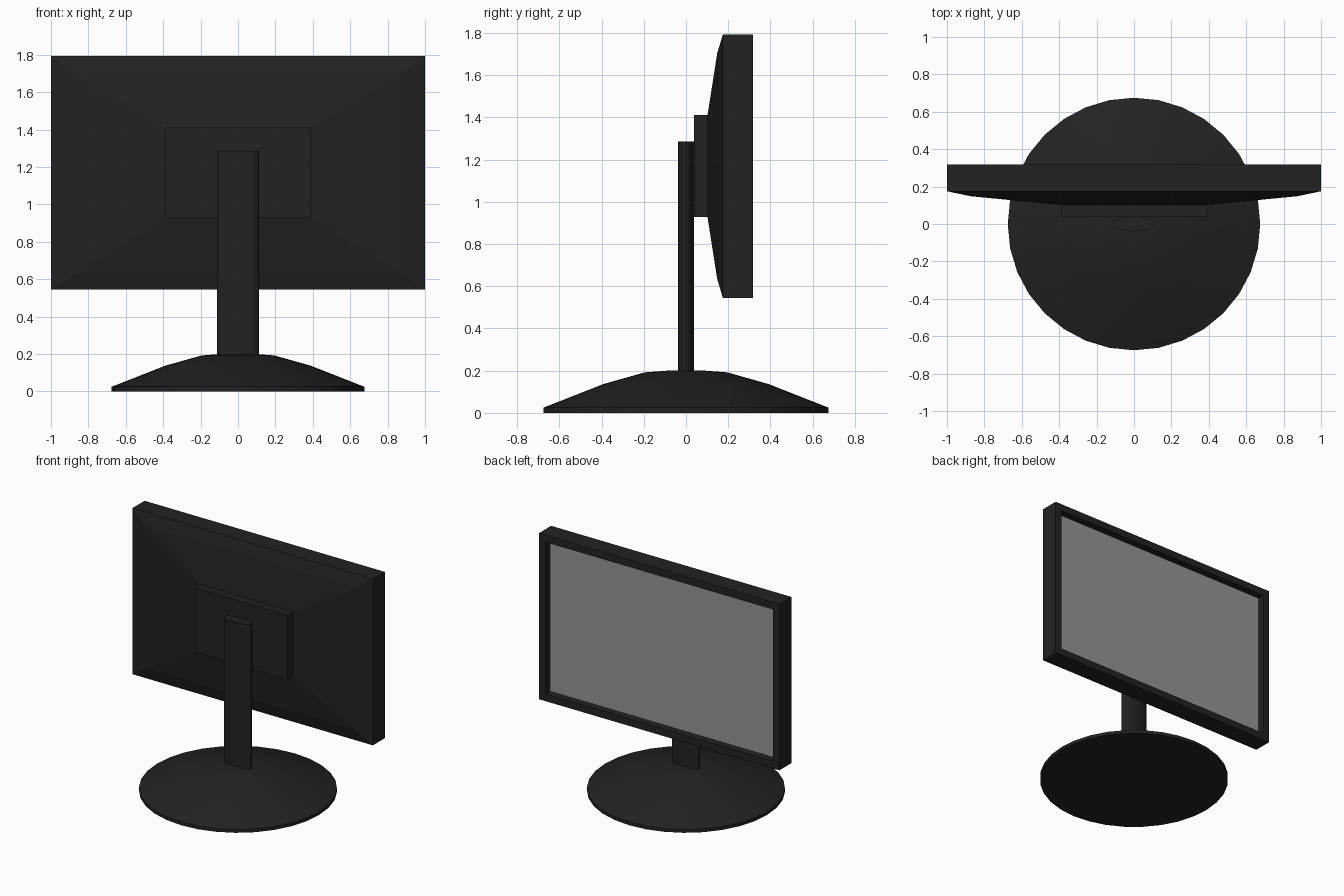
import bpy, bmesh, math

if "Cube" in bpy.data.objects:
    bpy.data.objects.remove(bpy.data.objects["Cube"])


def material(name, v):
    m = bpy.data.materials.new(name)
    m.diffuse_color = (v, v, v, 1)
    m.use_nodes = True
    m.node_tree.nodes["Principled BSDF"].inputs["Base Color"].default_value = m.diffuse_color
    return m


BLACK = material("black_plastic", 0.016)
GREY = material("screen_grey", 0.3)


def loft(name, rings, mat, smooth=False):
    """Skin a stack of equal-length rings and cap both ends."""
    bm = bmesh.new()
    loops = [[bm.verts.new(p) for p in ring] for ring in rings]
    n = len(loops[0])
    for a, b in zip(loops, loops[1:]):
        for i in range(n):
            j = (i + 1) % n
            bm.faces.new((a[i], a[j], b[j], b[i]))
    bm.faces.new(loops[0])
    bm.faces.new(loops[-1])
    bmesh.ops.recalc_face_normals(bm, faces=bm.faces)
    me = bpy.data.meshes.new(name)
    bm.to_mesh(me)
    bm.free()
    me.materials.append(mat)
    ob = bpy.data.objects.new(name, me)
    bpy.context.collection.objects.link(ob)
    if smooth:
        bpy.ops.object.select_all(action='DESELECT')
        bpy.context.view_layer.objects.active = ob
        ob.select_set(True)
        bpy.ops.object.shade_smooth_by_angle(angle=math.radians(30))
    return ob


def ellipse(rx, ry, z, n=32):
    return [(rx * math.sin(2 * math.pi * i / n), ry * math.cos(2 * math.pi * i / n), z)
            for i in range(n)]


def rect(hx, hz, y, cz=1.169):
    return [(sx * hx, y, cz + sz * hz) for sx, sz in ((-1, -1), (1, -1), (1, 1), (-1, 1))]


# Domed round foot
loft("base", [ellipse(r, r, z) for r, z in
              ((0.675, 0), (0.675, 0.025), (0.39, 0.137), (0.195, 0.192), (0.09, 0.2))],
     BLACK, True)

# Oval upright
loft("stand_column", [ellipse(0.112, 0.039, 0.18), ellipse(0.112, 0.039, 1.285)], BLACK, True)

# Mounting block between column and housing
loft("mount_block", [rect(0.388, 0.242, 0.037), rect(0.388, 0.242, 0.102)], BLACK)

# Housing: tapered back, straight sides, bezel and recess
loft("monitor_housing", [
    rect(0.388, 0.242, 0.102),
    rect(0.87, 0.535, 0.148),
    rect(1.0, 0.625, 0.175),
    rect(1.0, 0.625, 0.318),
    rect(0.945, 0.571, 0.318),
    rect(0.945, 0.571, 0.25),
], BLACK)

# Display panel set into the recess
loft("screen", [rect(0.945, 0.571, 0.252), rect(0.945, 0.571, 0.264)], GREY)
